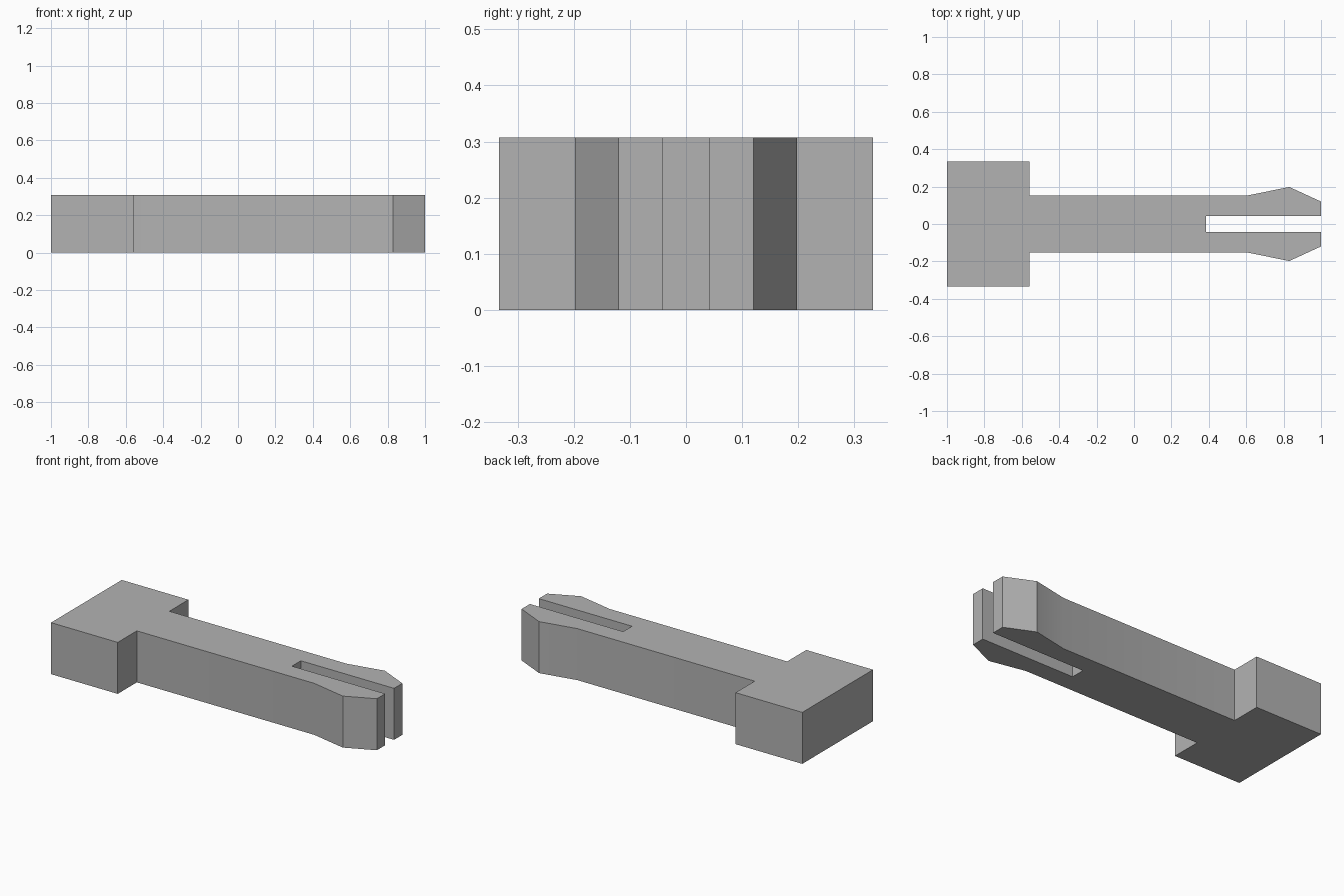
import bpy
import bmesh
import math

cube = bpy.data.objects.get("Cube")
if cube:
    bpy.data.objects.remove(cube, do_unlink=True)

HEIGHT = 0.307

grey = bpy.data.materials.new("plain grey")
grey.use_nodes = True
colour = (0.45, 0.45, 0.45, 1)
grey.diffuse_color = colour
grey.node_tree.nodes["Principled BSDF"].inputs["Base Color"].default_value = colour

# Half outline: head, shaft, barb, then the slot between the prongs
half = [(-1, 0.333), (-0.56, 0.333), (-0.56, 0.153), (0.61, 0.153),
        (0.83, 0.198), (1, 0.12), (1, 0.042), (0.385, 0.042)]
outline = half + [(x, -y) for x, y in reversed(half)]

# Extrude the mirrored outline into one solid pin
bm = bmesh.new()
base = bm.faces.new([bm.verts.new((x, y, 0)) for x, y in outline])
result = bmesh.ops.extrude_face_region(bm, geom=[base], use_keep_orig=True)
top = [v for v in result["geom"] if isinstance(v, bmesh.types.BMVert)]
bmesh.ops.translate(bm, verts=top, vec=(0, 0, HEIGHT))
bmesh.ops.recalc_face_normals(bm, faces=bm.faces[:])

mesh = bpy.data.meshes.new("split_snap_pin")
bm.to_mesh(mesh)
bm.free()
mesh.materials.append(grey)
pin = bpy.data.objects.new("split_snap_pin", mesh)
bpy.context.collection.objects.link(pin)

# Smooth the gentle bend where each barb begins, keep the other edges sharp
bpy.ops.object.select_all(action="DESELECT")
pin.select_set(True)
bpy.context.view_layer.objects.active = pin
bpy.ops.object.shade_smooth_by_angle(angle=math.radians(30))
